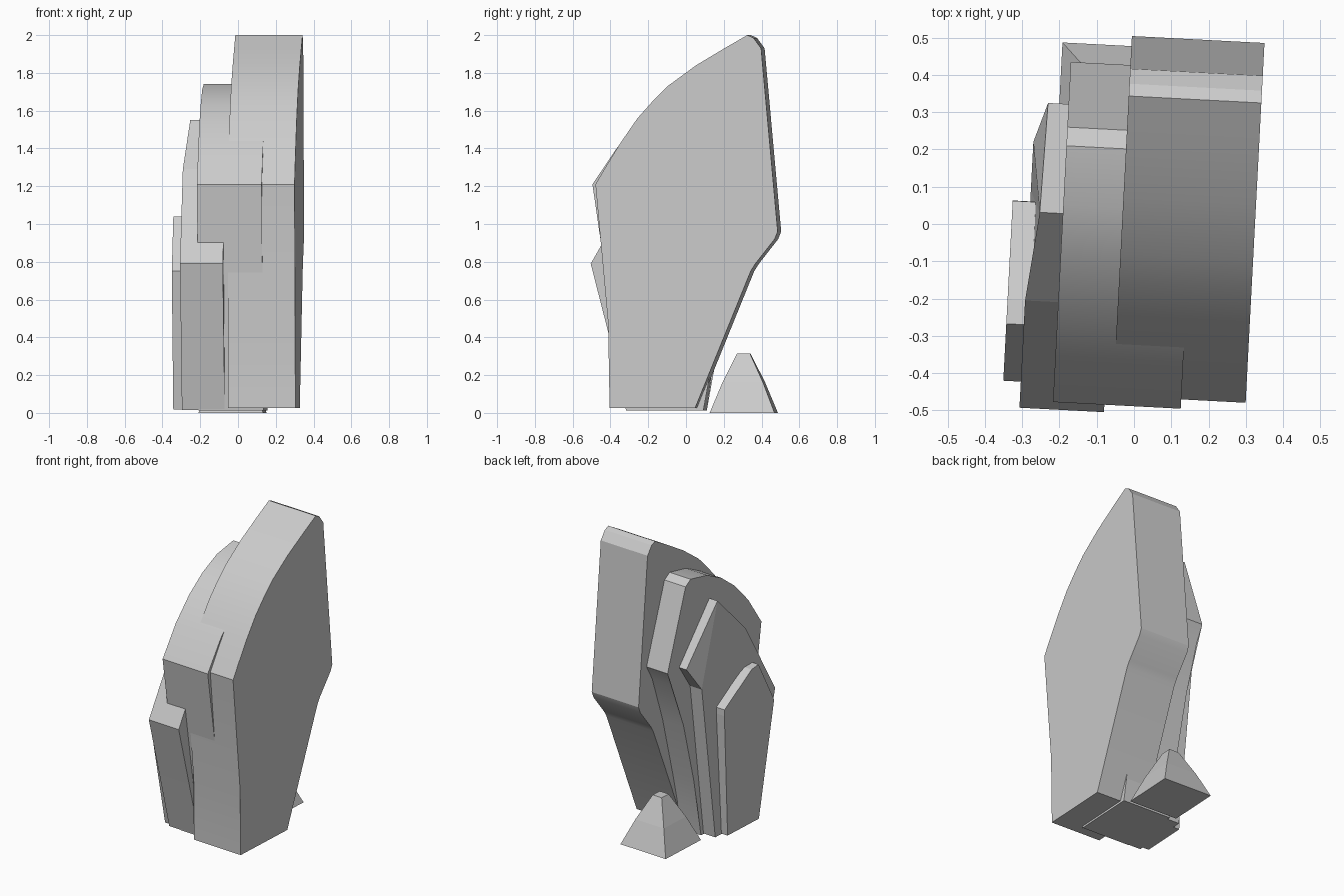
import bpy, bmesh, math
from mathutils import Matrix

cube = bpy.data.objects.get("Cube")
if cube:
    bpy.data.objects.remove(cube, do_unlink=True)

stone = bpy.data.materials.new("stone_grey")
stone.use_nodes = True
stone.diffuse_color = (0.6, 0.6, 0.6, 1)
stone.node_tree.nodes["Principled BSDF"].inputs["Base Color"].default_value = (0.6, 0.6, 0.6, 1)

TURN = Matrix.Rotation(math.radians(-3), 4, 'Z')   # the whole group is turned slightly


def finish(name, bm, smooth):
    bmesh.ops.recalc_face_normals(bm, faces=bm.faces)
    bm.transform(TURN)
    mesh = bpy.data.meshes.new(name)
    bm.to_mesh(mesh)
    bm.free()
    mesh.materials.append(stone)
    obj = bpy.data.objects.new(name, mesh)
    bpy.context.collection.objects.link(obj)
    if smooth:
        bpy.ops.object.select_all(action='DESELECT')
        obj.select_set(True)
        bpy.context.view_layer.objects.active = obj
        bpy.ops.object.shade_smooth_by_angle(angle=math.radians(20))
    return obj


def slab(name, x_outer, x_inner, profile, smooth=True):
    """Extrude a (y, z[, inset]) side profile along x; inset pulls the outer face in."""
    bm = bmesh.new()
    outer = [bm.verts.new((x_outer + (p[2] if len(p) > 2 else 0), p[0], p[1])) for p in profile]
    inner = [bm.verts.new((x_inner, p[0], p[1])) for p in profile]
    caps = [bm.faces.new(outer), bm.faces.new(inner)]
    n = len(profile)
    for i in range(n):
        j = (i + 1) % n
        bm.faces.new((outer[i], outer[j], inner[j], inner[i]))
    bmesh.ops.triangulate(bm, faces=caps)
    return finish(name, bm, smooth)


# Tallest slab
slab("tall_slab", -0.032, 0.324, [
    (-0.388, 0.025), (-0.388, 0.39), (-0.463, 1.21), (-0.41, 1.3), (-0.33, 1.43),
    (-0.24, 1.56), (-0.16, 1.65), (-0.08, 1.73), (0.07, 1.84), (0.22, 1.93),
    (0.342, 2.0), (0.375, 1.985), (0.415, 1.93), (0.503, 0.96), (0.487, 0.92),
    (0.385, 0.79), (0.36, 0.75), (0.065, 0.025)])

# Second slab, overlapping the tallest one
slab("middle_slab", -0.192, 0.151, [
    (-0.31, 0.012), (-0.417, 0.72), (-0.488, 1.21), (-0.36, 1.4), (-0.23, 1.54),
    (-0.1, 1.64), (0.04, 1.71), (0.2, 1.742), (0.25, 1.71), (0.425, 1.2),
    (0.37, 1.1), (0.27, 0.8), (0.17, 0.4), (0.125, 0.2), (0.1, 0.012)])

# Third slab with a faceted upper edge
slab("low_slab", -0.281, -0.054, [
    (-0.31, 0.015), (-0.405, 0.39), (-0.508, 0.79), (-0.22, 1.29), (0.018, 1.55, 0.027),
    (0.312, 1.2, 0.034), (0.206, 1.04), (0.075, 0.015)], smooth=False)

# Smallest outer slab
slab("small_slab", -0.328, -0.2, [
    (-0.29, 0.018), (-0.438, 0.75), (-0.285, 1.04), (-0.22, 1.03), (0.045, 0.86),
    (0.046, 0.82), (0.015, 0.018)], smooth=False)

# Small pointed rock behind the slabs
bm = bmesh.new()
rings = []
for z, half in ((0, 0.172), (0.16, 0.108), (0.315, 0.034)):
    rings.append([bm.verts.new((-0.045 + sx * half, 0.304 + sy * half, z))
                  for sx, sy in ((-1, -1), (1, -1), (1, 1), (-1, 1))])
for low, high in zip(rings, rings[1:]):
    for i in range(4):
        j = (i + 1) % 4
        bm.faces.new((low[i], low[j], high[j], high[i]))
bm.faces.new(rings[0])
bm.faces.new(rings[-1])
finish("back_rock", bm, False)
